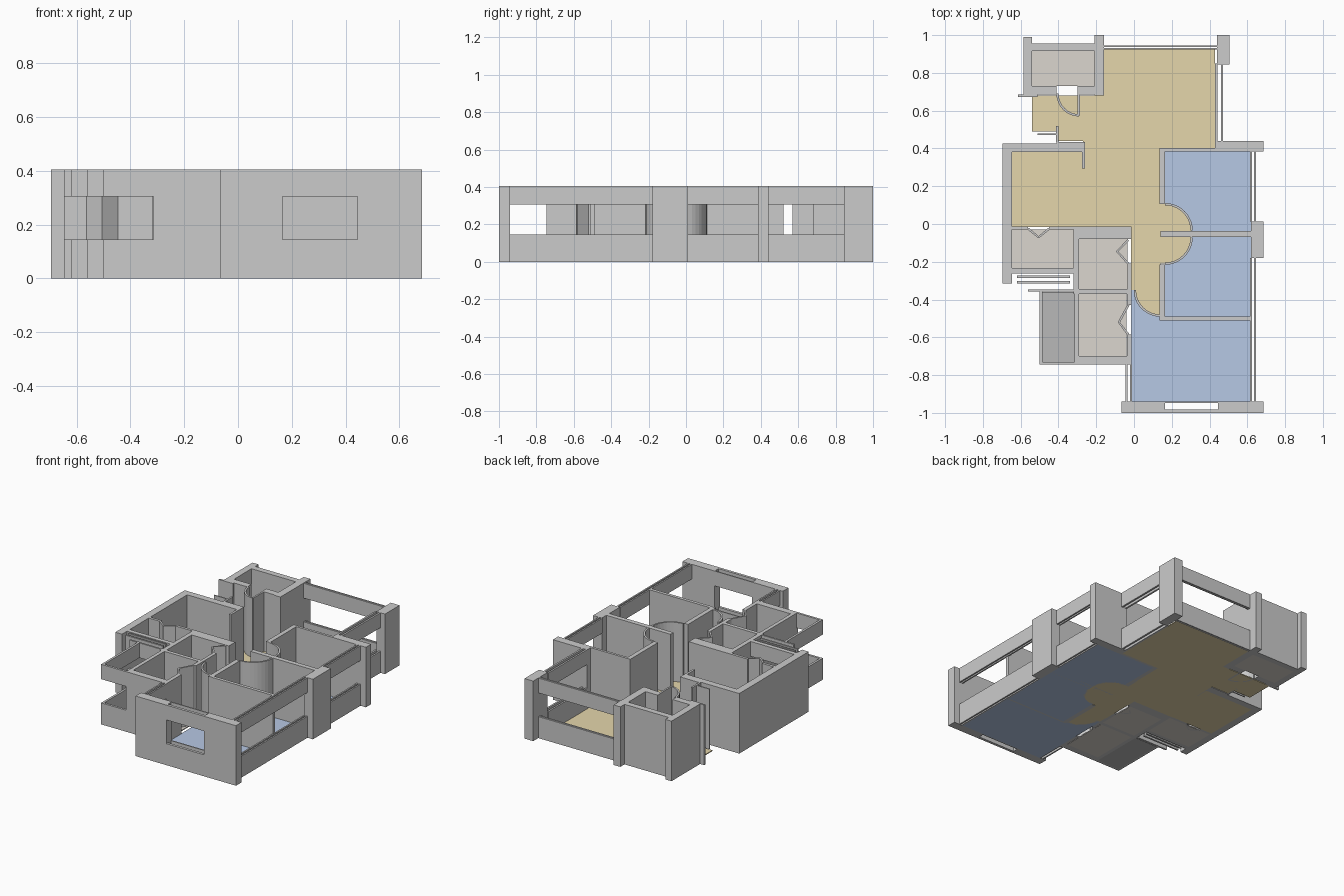
import bpy, bmesh
from math import cos, sin, radians
from mathutils import Vector

if "Cube" in bpy.data.objects:
    bpy.data.objects.remove(bpy.data.objects["Cube"])

H, SILL, HEAD = 0.405, 0.145, 0.305   # wall height, window bottom, window top


def material(name, rgb):
    m = bpy.data.materials.new(name)
    m.diffuse_color = (*rgb, 1)
    m.use_nodes = True
    m.node_tree.nodes["Principled BSDF"].inputs["Base Color"].default_value = m.diffuse_color
    return m


TAN = material("living_tan", (0.78, 0.67, 0.41))
BLUE = material("bedroom_blue", (0.47, 0.58, 0.78))
WARM = material("wet_room_grey", (0.71, 0.67, 0.62))
DARK = material("balcony_grey", (0.48, 0.48, 0.48))


def prism(name, outline, spans=((0, H),), mat=None):
    """Extrude a plan outline over one or more height spans."""
    bm = bmesh.new()
    for z0, z1 in spans:
        face = bm.faces.new([bm.verts.new((x, y, z0)) for x, y in outline])
        new = bmesh.ops.extrude_face_region(bm, geom=[face], use_keep_orig=True)["geom"]
        bmesh.ops.translate(bm, vec=(0, 0, z1 - z0),
                            verts=[v for v in new if isinstance(v, bmesh.types.BMVert)])
    bmesh.ops.recalc_face_normals(bm, faces=bm.faces)
    me = bpy.data.meshes.new(name)
    bm.to_mesh(me)
    bm.free()
    if mat:
        me.materials.append(mat)
    ob = bpy.data.objects.new(name, me)
    bpy.context.collection.objects.link(ob)
    return ob


def rect(x0, x1, y0, y1):
    return [(x0, y0), (x1, y0), (x1, y1), (x0, y1)]


def wall(name, *r):
    prism(name, rect(*r))


def window(name, *r):
    """Wall strip with an open band between sill and lintel."""
    prism(name, rect(*r), ((0, SILL), (HEAD, H)))


def floor(name, outline, mat):
    prism(name, outline, ((0, 0.006),), mat)


def arc(cx, cy, r, a0, a1, n=10):
    return [(cx + r * cos(radians(a0 + (a1 - a0) * i / n)),
             cy + r * sin(radians(a0 + (a1 - a0) * i / n))) for i in range(n + 1)]


def strip(name, path, t=0.012):
    """Thin upright screen following a plan path."""
    p = [Vector(q) for q in path]
    left, right = [], []
    for i, q in enumerate(p):
        d = (p[min(i + 1, len(p) - 1)] - p[max(i - 1, 0)]).normalized()
        n = Vector((-d.y, d.x)) * t / 2
        left.append(q + n)
        right.append(q - n)
    prism(name, [tuple(v) for v in left + right[::-1]])


# Door swings
door1 = arc(0.165, -0.035, 0.14, 90, 0)
door2 = arc(0.165, -0.07, 0.14, 0, -90)
door3 = arc(0.14, -0.35, 0.135, 270, 180)
for i, d in enumerate((door1, door2, door3), 1):
    strip(f"bedroom_door_swing_{i}", d)
strip("entry_door_swing", arc(-0.29, 0.69, 0.115, 180, 270, 8))
strip("bath_1_door", [(-0.03, -0.085), (-0.09, -0.145), (-0.03, -0.21)])
strip("bath_2_door", [(-0.03, -0.43), (-0.08, -0.52), (-0.03, -0.585)])
strip("service_door", [(-0.56, -0.025), (-0.505, -0.07), (-0.45, -0.025)])

# Floors
floor("living_floor", [(-0.16, 0.93), (0.43, 0.93), (0.43, 0.40), (0.14, 0.40), (0.14, 0.105)]
      + door1 + door2 + [(0.14, -0.21)] + door3
      + [(-0.015, -0.35), (-0.015, -0.015), (-0.645, -0.015), (-0.645, 0.38), (-0.27, 0.38),
         (-0.27, 0.44), (-0.40, 0.44), (-0.40, 0.49), (-0.54, 0.49), (-0.54, 0.68), (-0.16, 0.68)], TAN)
floor("bedroom_1_floor", [(0.62, -0.05), (0.62, 0.385), (0.165, 0.385)] + door1 + [(0.305, -0.05)], BLUE)
floor("bedroom_2_floor", [(0.62, -0.05), (0.305, -0.05)] + door2 + [(0.165, -0.495), (0.62, -0.495)], BLUE)
floor("bedroom_3_floor", [(-0.015, -0.94), (0.62, -0.94), (0.62, -0.505), (0.14, -0.505)]
      + door3 + [(-0.015, -0.35)], BLUE)
floor("store_floor", rect(-0.54, -0.21, 0.73, 0.915), WARM)
floor("service_floor", rect(-0.645, -0.32, -0.235, -0.03), WARM)
floor("bath_1_floor", rect(-0.29, -0.035, -0.345, -0.08), WARM)
floor("bath_2_floor", rect(-0.29, -0.04, -0.70, -0.37), WARM)
floor("balcony_floor", rect(-0.485, -0.315, -0.73, -0.36), DARK)

# Corner store room at the back left
wall("store_west_wall", -0.585, -0.54, 0.68, 0.99)
wall("store_east_wall", -0.21, -0.16, 0.68, 1.0)
wall("store_north_wall", -0.54, -0.21, 0.915, 0.955)
wall("store_south_wall_left", -0.54, -0.41, 0.685, 0.73)
wall("store_south_wall_right", -0.30, -0.21, 0.685, 0.73)

# Entrance
wall("entry_jamb_north", -0.615, -0.51, 0.673, 0.685)
wall("entry_jamb_south", -0.412, -0.40, 0.435, 0.52)
wall("entry_threshold_screen", -0.51, -0.41, 0.47, 0.478)
wall("entry_door_leaf", -0.298, -0.286, 0.575, 0.685)

# Living room shell
for i, y in enumerate((0.925, 0.938)):
    window(f"living_north_window_{i}", -0.16, 0.44, y, y + 0.008)
for i, x in enumerate((0.43, 0.46)):
    window(f"living_east_window_{i}", x, x + 0.012, 0.44, 0.85)
wall("north_east_column", 0.44, 0.505, 0.845, 1.0)
wall("east_column", 0.43, 0.685, 0.385, 0.44)

# Dining side
wall("dining_north_wall_outer", -0.695, -0.41, 0.38, 0.425)
wall("dining_north_wall_inner", -0.41, -0.26, 0.38, 0.435)
wall("dining_stub", -0.275, -0.26, 0.295, 0.38)
wall("west_wall", -0.695, -0.645, -0.315, 0.38)
wall("dining_south_wall_left", -0.645, -0.56, -0.03, -0.012)
wall("dining_south_wall_right", -0.45, -0.32, -0.03, -0.012)

# Service room
window("service_south_window", -0.645, -0.31, -0.262, -0.232)
for i, y in enumerate((-0.285, -0.315)):
    window(f"service_ledge_{i}", -0.62, -0.34, y, y + 0.012)
wall("service_bath_wall", -0.32, -0.29, -0.345, -0.03)

# Bathrooms
wall("bath_1_north_wall", -0.32, -0.012, -0.08, -0.012)
wall("bath_1_east_wall", -0.035, -0.012, -0.345, -0.21)
wall("bath_party_wall", -0.32, -0.012, -0.37, -0.345)
wall("bath_2_east_wall_top", -0.038, -0.012, -0.43, -0.37)
wall("bath_2_east_wall_bottom", -0.038, -0.012, -0.745, -0.585)
wall("bath_2_west_wall", -0.315, -0.29, -0.745, -0.37)
wall("bath_2_south_wall", -0.29, -0.038, -0.745, -0.70)

# Balcony parapet and beams
window("balcony_west_rail", -0.50, -0.485, -0.745, -0.358)
window("balcony_south_rail", -0.485, -0.315, -0.745, -0.73)
window("balcony_north_rail", -0.56, -0.315, -0.358, -0.346)

# Bedrooms
wall("bedroom_1_north_wall", 0.135, 0.43, 0.385, 0.402)
wall("bedroom_1_west_wall", 0.135, 0.165, 0.105, 0.385)
wall("bedroom_1_2_wall", 0.14, 0.62, -0.068, -0.036)
wall("bedroom_2_west_wall", 0.135, 0.165, -0.51, -0.215)
wall("bedroom_2_3_wall", 0.165, 0.62, -0.512, -0.49)
wall("east_middle_column", 0.62, 0.685, -0.18, 0.012)
for i, x in enumerate((0.615, 0.635)):
    window(f"bedroom_1_window_{i}", x, x + 0.01, 0.012, 0.385)
    window(f"bedroom_2_3_window_{i}", x, x + 0.01, -0.94, -0.18)
for i, x in enumerate((-0.045, -0.02)):
    window(f"bedroom_3_west_window_{i}", x, x + 0.01, -0.94, -0.745)

# Front wall with a hollow framed window
wall("front_wall_left", -0.065, 0.165, -1.0, -0.94)
wall("front_wall_right", 0.445, 0.685, -1.0, -0.94)
for i, (y0, y1) in enumerate(((-1.0, -0.982), (-0.948, -0.94))):
    window(f"front_window_{i}", 0.165, 0.445, y0, y1)
